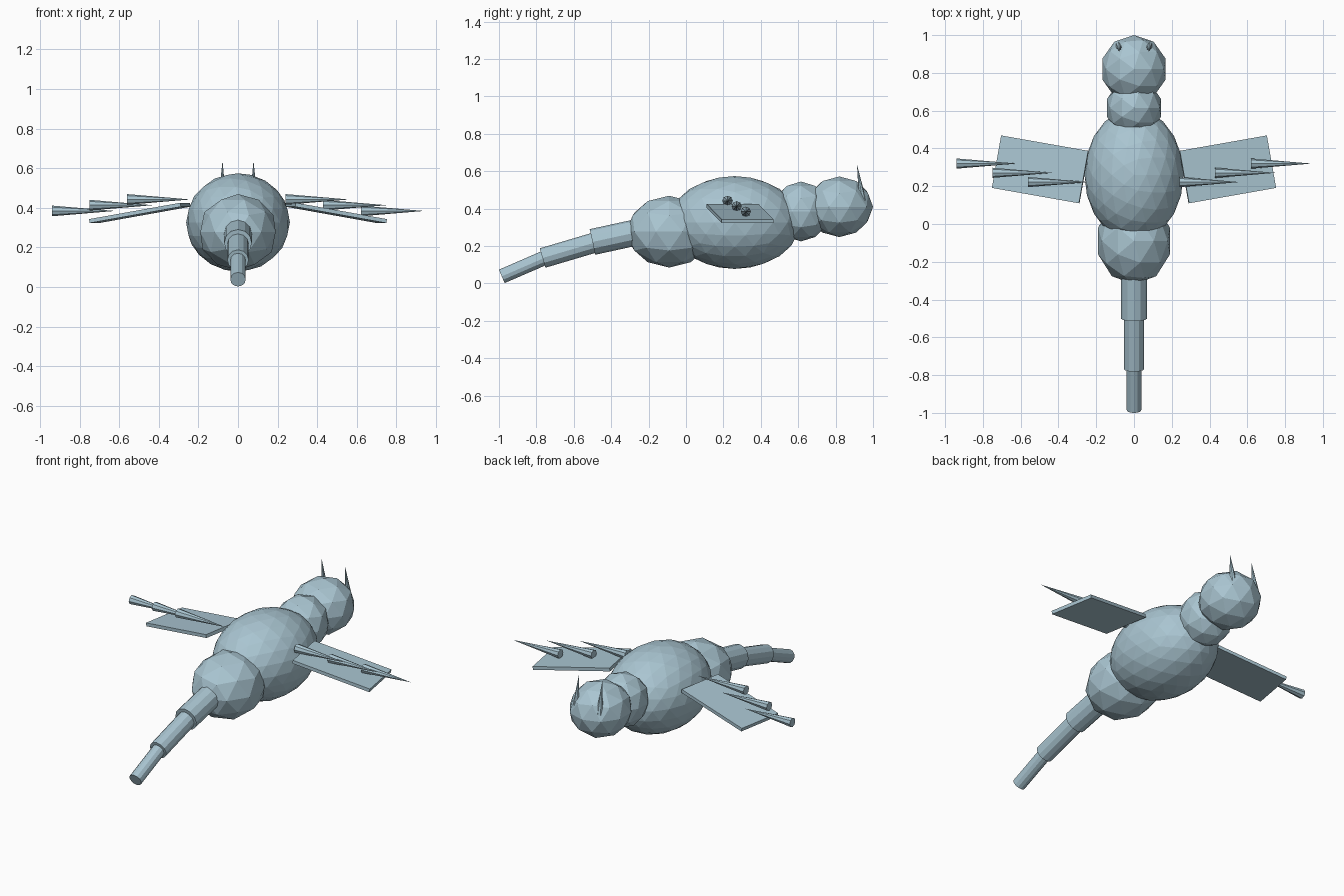
import bpy
import math
from mathutils import Vector

if "Cube" in bpy.data.objects:
    bpy.data.objects.remove(bpy.data.objects["Cube"])

skin = bpy.data.materials.new("pale blue grey")
skin.diffuse_color = (0.40, 0.56, 0.64, 1)
skin.use_nodes = True
skin.node_tree.nodes["Principled BSDF"].inputs["Base Color"].default_value = skin.diffuse_color


def finish(name):
    ob = bpy.context.object
    ob.name = name
    ob.data.materials.append(skin)
    return ob


def ball(name, loc, size, detail):
    bpy.ops.mesh.primitive_ico_sphere_add(subdivisions=detail, radius=1, location=loc)
    finish(name).scale = size


def rod(name, start, end, r1, r2, sides):
    a, b = Vector(start), Vector(end)
    bpy.ops.mesh.primitive_cone_add(vertices=sides, radius1=r1, radius2=r2,
                                    depth=(b - a).length, location=(a + b) / 2,
                                    rotation=(b - a).to_track_quat('Z', 'Y').to_euler())
    finish(name)


# Faceted body masses
ball("thorax", (0, 0.26, 0.326), (0.262, 0.35, 0.248), 3)
ball("abdomen", (0, -0.09, 0.277), (0.2, 0.23, 0.192), 2)
ball("neck", (0, 0.615, 0.385), (0.15, 0.155, 0.16), 2)
ball("head", (0, 0.82, 0.41), (0.176, 0.18, 0.162), 2)

# Tapering tail sections
rod("tail_base", (0, -0.22, 0.283), (0, -0.5, 0.222), 0.07, 0.07, 12)
rod("tail_middle", (0, -0.47, 0.224), (0, -0.767, 0.136), 0.054, 0.054, 12)
rod("tail_tip", (0, -0.74, 0.144), (0, -0.985, 0.038), 0.039, 0.039, 12)

tilt = math.radians(10)
for side, s in (("right", 1), ("left", -1)):
    # Flat drooping wing
    bpy.ops.mesh.primitive_cube_add(size=1, location=(s * 0.496, 0.289, 0.374),
                                    rotation=(0, s * tilt, s * tilt))
    finish(side + "_wing").scale = (0.475, 0.282, 0.02)

    # Spines along the wing, all pointing to the same side
    for i in range(3):
        x = s * (0.4 + 0.19 * i)
        y, z = 0.222 + 0.049 * i, 0.442 - 0.029 * i
        rod(f"{side}_wing_spine_{i + 1}", (x - 0.16, y, z), (x + 0.16, y, z), 0.027, 0, 8)

    # Antenna
    rod(side + "_antenna", (s * 0.08, 0.945, 0.44), (s * 0.078, 0.914, 0.637), 0.02, 0, 8)
